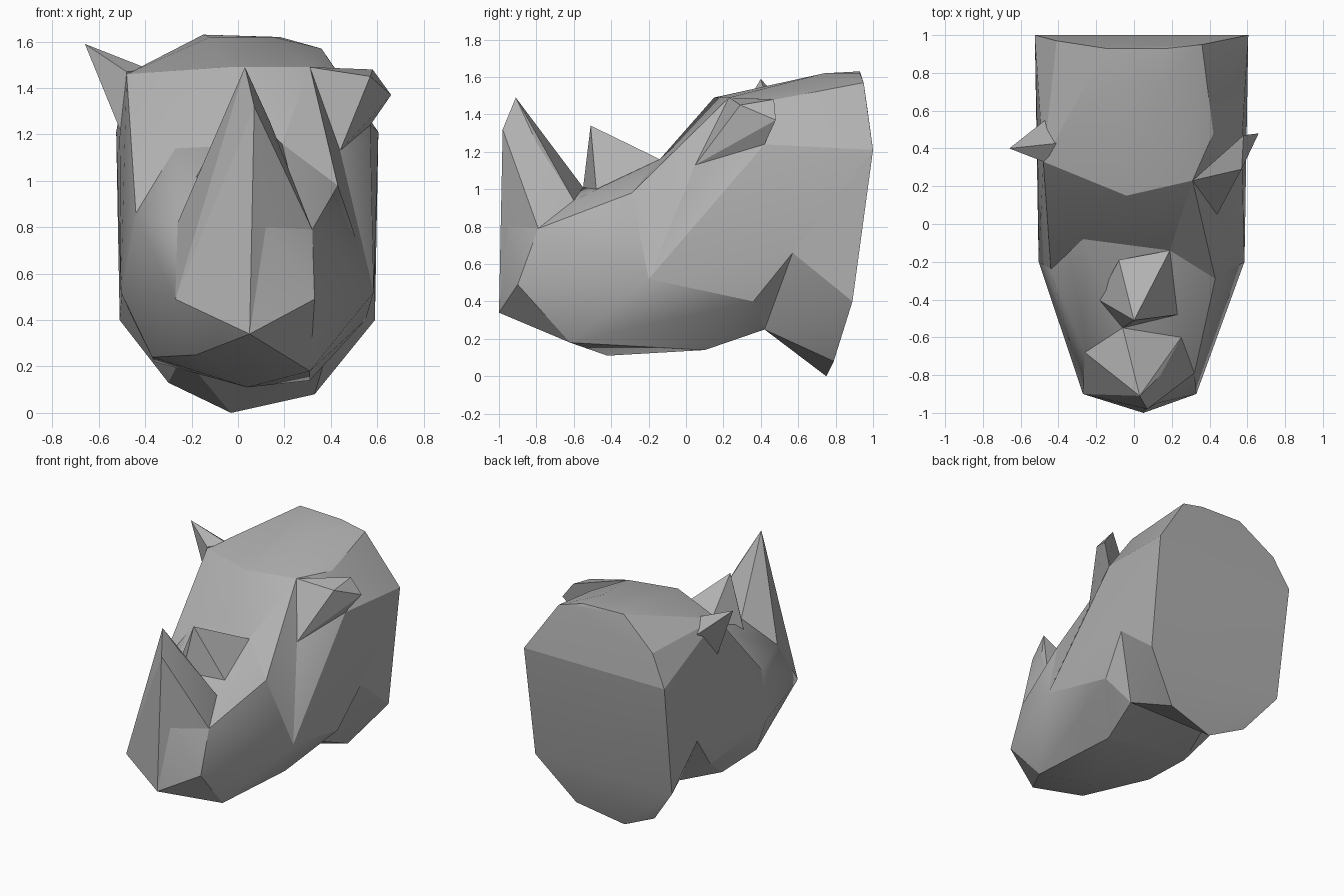
import bpy
import bmesh
import math

default_cube = bpy.data.objects.get("Cube")
if default_cube:
    bpy.data.objects.remove(default_cube, do_unlink=True)

# One grey hide colour for the whole bust
hide_grey = bpy.data.materials.new("hide_grey")
hide_grey.use_nodes = True
colour = (0.44, 0.44, 0.44, 1)
hide_grey.diffuse_color = colour
hide_grey.node_tree.nodes["Principled BSDF"].inputs["Base Color"].default_value = colour

MIDDLE = 0.04  # the head sits slightly off centre


def pair(half_width, y, z):
    """Two matching points on either side of the head."""
    return [(MIDDLE - half_width, y, z), (MIDDLE + half_width, y, z)]


def faceted_part(name, points, smooth_angle=22):
    """Closed faceted solid wrapped around its corner points."""
    bm = bmesh.new()
    for point in points:
        bm.verts.new(point)
    result = bmesh.ops.convex_hull(bm, input=bm.verts[:])
    unused = set(result["geom_interior"]) | set(result["geom_unused"])
    loose = [item for item in unused if isinstance(item, bmesh.types.BMVert)]
    bmesh.ops.delete(bm, geom=loose, context="VERTS")
    bmesh.ops.recalc_face_normals(bm, faces=bm.faces[:])
    mesh = bpy.data.meshes.new(name)
    bm.to_mesh(mesh)
    bm.free()
    mesh.materials.append(hide_grey)
    part = bpy.data.objects.new(name, mesh)
    bpy.context.collection.objects.link(part)
    bpy.ops.object.select_all(action="DESELECT")
    part.select_set(True)
    bpy.context.view_layer.objects.active = part
    bpy.ops.object.shade_smooth_by_angle(angle=math.radians(smooth_angle))
    return part


# Neck, crown, brow and forehead
neck_back = pair(0.565, 1, 1.21) + [(-0.41, 0.97, 1.43), (-0.15, 0.93, 1.63),
                                    (0.18, 0.93, 1.62), (0.36, 0.95, 1.57)]
crown = [(-0.12, 0.74, 1.62), (0.15, 0.74, 1.62), (0.42, 0.48, 1.48)]
brow = [(-0.48, 0.33, 1.46), (0.31, 0.23, 1.49), (-0.04, 0.15, 1.49)]
forehead = [(-0.27, -0.08, 1.14), (0.19, -0.14, 1.16)]
right_eye = [(-0.44, -0.24, 0.86)]
left_eye = [(0.43, -0.29, 0.98), (0.47, -0.27, 0.79)]
cheeks = pair(0.545, -0.2, 0.52)
ear_hollow = [(0.44, 0.05, 1.13)]
temples = [(-0.51, 0.36, 1.19), (0.57, 0.42, 1.24)]
fold_root = [(-0.49, 0.57, 0.66), (0.59, 0.57, 0.66),
             (-0.24, 0.42, 0.25), (0.38, 0.42, 0.25)]
throat = [(-0.36, 0.1, 0.22), (0.31, 0.1, 0.14), (-0.45, 0.36, 0.4), (0.55, 0.36, 0.4)]
faceted_part("neck_and_brow", neck_back + crown + brow + forehead + right_eye
             + cheeks + ear_hollow + temples + throat + fold_root)

# Raised ridge over the left eye
faceted_part("left_eye_ridge", brow[1:2] + forehead[1:] + left_eye + ear_hollow + cheeks[1:])

# Muzzle and lower jaw
nose = [(-0.27, -0.9, 0.49), (0.05, -1, 0.34)]
nostril_side = [(0.33, -0.9, 0.49), (0.12, -0.95, 0.8), (0.32, -0.79, 0.79)]
bridge = [(-0.26, -0.68, 0.82), (-0.06, -0.55, 1.01), (0.25, -0.6, 0.94)]
jaw = [(0.31, -0.62, 0.18), (-0.37, -0.28, 0.24), (-0.18, -0.75, 0.25),
       (MIDDLE, -0.42, 0.11)]
faceted_part("muzzle", nose + nostril_side + bridge + jaw + forehead
             + right_eye + left_eye + cheeks + throat + fold_root[2:], 30)

# Flared skin fold under the neck
fold_rim = (pair(0.565, 1, 1.21) + pair(0.55, 0.89, 0.4)
            + [(-0.3, 0.79, 0.13), (0.33, 0.79, 0.08), (-0.03, 0.75, 0)])
faceted_part("neck_fold", fold_rim + fold_root)

# Horns, leaning a little to one side
front_horn_tip = [(0.03, -0.91, 1.49), (0.07, -0.98, 1.32), (0.14, -0.8, 1.25)]
front_horn_root = [(0.12, -0.95, 0.8), (0.32, -0.79, 0.79)]
faceted_part("front_horn", front_horn_tip + front_horn_root + bridge + nose)

rear_horn_root = [(-0.08, -0.19, 1.16), (0.19, -0.14, 1.16), (-0.19, -0.4, 1),
                  (-0.06, -0.55, 1.01), (0.23, -0.48, 1), (0.05, -0.2, 0.95)]
faceted_part("rear_horn", [(0, -0.51, 1.34)] + rear_horn_root)

# Ears, the left one folded forward and the right one pricked up
faceted_part("left_ear", ear_hollow + [(0.66, 0.48, 1.37), (0.31, 0.23, 1.49),
                                       (0.57, 0.29, 1.45), (0.58, 0.47, 1.48),
                                       (0.57, 0.42, 1.24)])
faceted_part("right_ear", [(-0.66, 0.4, 1.59), (-0.48, 0.33, 1.47), (-0.38, 0.43, 1.48),
                           (-0.5, 0.36, 1.2), (-0.47, 0.55, 1.42)])
